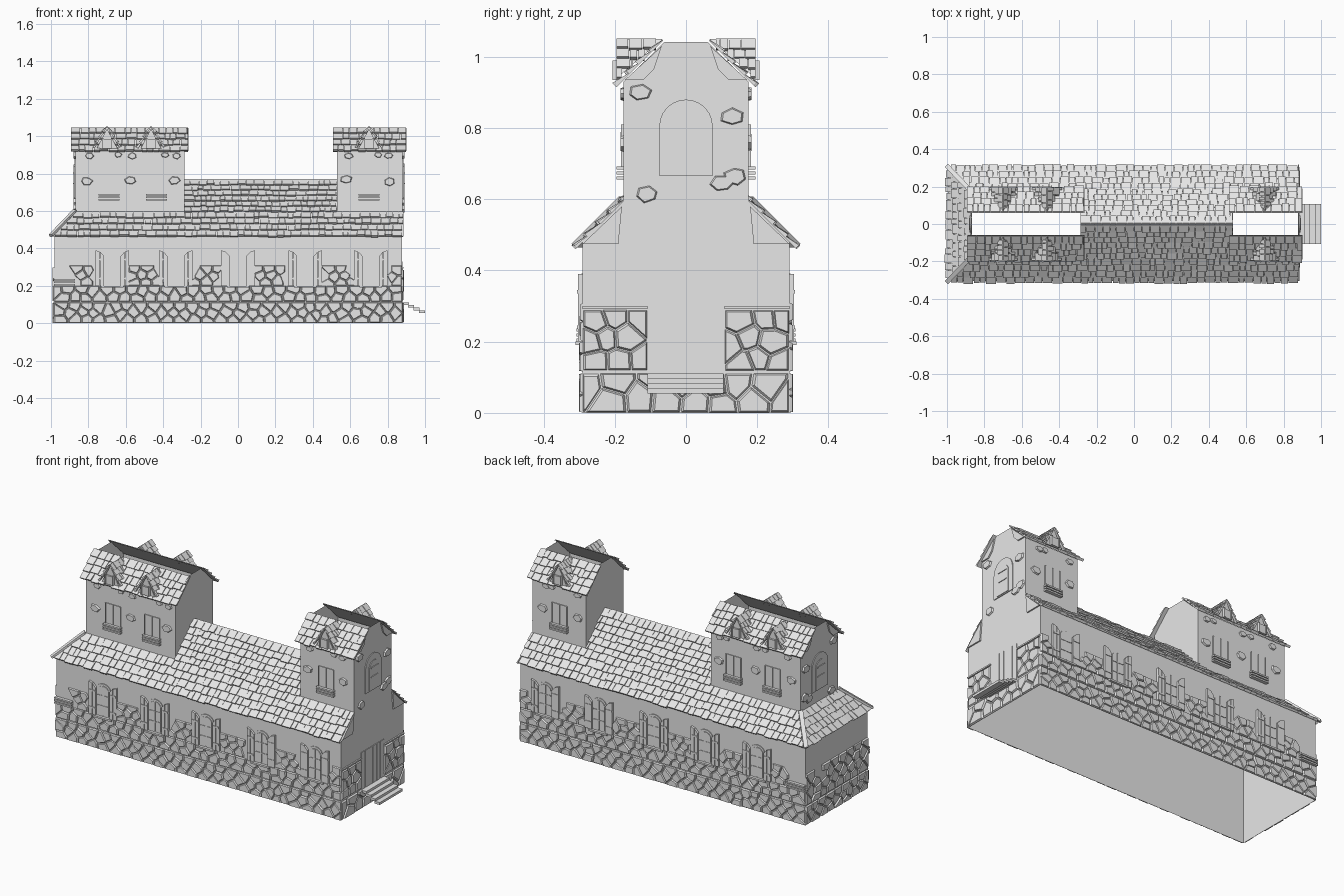
import bpy, bmesh, math, random
from mathutils import Vector as V

random.seed(4)
R = random.uniform
cube = bpy.data.objects.get("Cube")
if cube:
    bpy.data.objects.remove(cube, do_unlink=True)

grey = bpy.data.materials.new("plain_grey")
grey.use_nodes = True
grey.diffuse_color = (0.8, 0.8, 0.8, 1)
grey.node_tree.nodes["Principled BSDF"].inputs["Base Color"].default_value = (0.8, 0.8, 0.8, 1)

# Main sizes
XL, XR, Y = -0.982, 0.876, 0.29          # body walls
EAVE, EZ, TY, TZ = 0.305, 0.465, 0.175, 0.595   # main roof, tower side
C = math.sqrt(0.5)
TOWERS = [(-0.87, -0.285), (0.53, XR + 0.004)]
WINDOWS = [-0.672, -0.333, 0.0, 0.36, 0.71]
TOWER_WINDOWS = [-0.69, -0.435, 0.70]
DORMERS = [-0.70, -0.465, 0.70]


def finish(name, bm):
    bmesh.ops.recalc_face_normals(bm, faces=bm.faces)
    mesh = bpy.data.meshes.new(name)
    bm.to_mesh(mesh)
    bm.free()
    mesh.materials.append(grey)
    ob = bpy.data.objects.new(name, mesh)
    bpy.context.collection.objects.link(ob)


def frame(o, u, v, out):
    """Map (u, v, depth) on a plane to a point in space."""
    o, u, v = V(o), V(u).normalized(), V(v).normalized()
    n = u.cross(v)
    if n.dot(V(out)) < 0:
        n = -n
    return lambda a, b, d: o + u * a + v * b + n * d


def face(bm, pts):
    bm.faces.new([bm.verts.new(p) for p in pts])


def prism(bm, f, pts, d0, d1, taper=1.0):
    cu = sum(p[0] for p in pts) / len(pts)
    cv = sum(p[1] for p in pts) / len(pts)
    lo = [bm.verts.new(f(u, v, d0)) for u, v in pts]
    hi = [bm.verts.new(f(cu + (u - cu) * taper, cv + (v - cv) * taper, d1)) for u, v in pts]
    bm.faces.new(hi)
    bm.faces.new(lo[::-1])
    for i in range(len(pts)):
        j = (i + 1) % len(pts)
        bm.faces.new((lo[i], lo[j], hi[j], hi[i]))


def box(bm, f, u0, u1, v0, v1, d0, d1):
    prism(bm, f, [(u0, v0), (u1, v0), (u1, v1), (u0, v1)], d0, d1)


def arch(c, w, z0, z1, rise, n=8):
    """Arched outline: half width w, straight sides, curved head."""
    head = [(c + w * math.cos(math.pi * i / n), z1 - rise + rise * math.sin(math.pi * i / n))
            for i in range(n + 1)]
    return [(c - w, z0), (c + w, z0)] + head


def tiles(bm, f, lo, hi, v0, v1, step=0.042, width=0.045):
    """Rows of uneven shingles, thick at their lower edge."""
    rows = max(1, round((v1 - v0) / step))
    h = (v1 - v0) / rows
    for r in range(rows):
        v = v0 + r * h
        a, end = lo(v + h / 2), hi(v + h / 2)
        while a < end - 0.006:
            b = min(a + width * R(0.6, 1.3), end)
            drop, thick = R(0, 0.008), R(0.009, 0.015)
            g = lambda u, w, d: f(u, w, d * (1.0 - 0.75 * (w - v) / h))
            box(bm, g, a, b - 0.003, v - drop, v + h, 0, thick)
            a = b


def clip(poly, m, n):
    """Keep the part of poly where (p - m) . n <= 0."""
    out = []
    for i, q in enumerate(poly):
        p = poly[i - 1]
        a, b = (p - m).dot(n), (q - m).dot(n)
        if (a <= 0) != (b <= 0):
            out.append(p.lerp(q, a / (a - b)))
        if b <= 0:
            out.append(q)
    return out


def stones(bm, f, u0, u1, v0, v1, nu, nv, keep=lambda u, v: True):
    """Irregular masonry from cells around jittered seeds."""
    cu, cv = (u1 - u0) / nu, (v1 - v0) / nv
    seeds = [V((u0 + (i + 0.5 + 0.25 * (-1) ** j + R(-.28, .28)) * cu, v0 + (j + 0.5 + R(-.25, .25)) * cv))
             for i in range(nu) for j in range(nv)]
    for s in seeds:
        if not keep(*s):
            continue
        poly = [V((u0, v0)), V((u1, v0)), V((u1, v1)), V((u0, v1))]
        for t in seeds:
            if t is not s and abs(t.x - s.x) < 3 * cu and poly:
                poly = clip(poly, (s + t) / 2, t - s)
        if len(poly) > 2:
            mid = sum(poly, V((0, 0))) / len(poly)
            prism(bm, f, [mid + (p - mid) * 0.94 for p in poly], 0, R(0.006, 0.011), 0.86)


def lone_stone(bm, f, u, v, r):
    a0 = R(0, 6)
    prism(bm, f, [(u + r * R(.8, 1.1) * math.cos(a0 + k * math.tau / 6),
                   v + 0.72 * r * R(.8, 1.1) * math.sin(a0 + k * math.tau / 6)) for k in range(6)],
          0, 0.009, 0.85)


def beam(bm, p, q, w=0.012):
    p, q = V(p), V(q)
    f = frame(p, q - p, V((0, 0, 1)).cross(q - p), (0, 0, 1))
    box(bm, f, 0, (q - p).length, -w, w, 0, w)


X, Z = (1, 0, 0), (0, 0, 1)
sides = {s: frame((0, s * Y, 0), X, Z, (0, s, 0)) for s in (-1, 1)}
tower_sides = {s: frame((0, s * TY, 0), X, Z, (0, s, 0)) for s in (-1, 1)}
right_end = frame((XR, 0, 0), (0, 1, 0), Z, X)
left_end = frame((XL, 0, 0), (0, 1, 0), Z, (-1, 0, 0))

# Hollow body walls, open underneath
bm = bmesh.new()
for s in (-1, 1):
    face(bm, [(XL, s * Y, 0), (XR, s * Y, 0), (XR, s * Y, .48), (XL, s * Y, .48)])
face(bm, [(XL, -Y, 0), (XL, Y, 0), (XL, Y, .48), (XL, -Y, .48)])
face(bm, [(XR, -Y, 0), (XR, Y, 0), (XR, Y, .48), (XR, TY, TZ), (XR, -TY, TZ), (XR, -Y, .48)])
bmesh.ops.remove_doubles(bm, verts=bm.verts, dist=1e-4)
finish("body_walls", bm)

# Main roof: lower skirt, hipped left end and ridge between the towers
bm = bmesh.new()
(a0, a1), (b0, b1) = TOWERS
for s in (-1, 1):
    face(bm, [(-.995, s * EAVE, EZ), (.884, s * EAVE, EZ), (.884, s * TY, TZ), (a0, s * TY, TZ)])
    face(bm, [(a1, s * TY, TZ), (b0, s * TY, TZ), (b0, 0, .77), (a1, 0, .77)])
face(bm, [(-.995, -EAVE, EZ), (-.995, EAVE, EZ), (a0, TY, TZ), (a0, -TY, TZ)])
finish("main_roof", bm)

bm = bmesh.new()
skirt = (TZ - EZ) / C
for s in (-1, 1):
    f = frame((0, s * EAVE, EZ), X, (0, -s, 1), (0, s, 1))
    tiles(bm, f, lambda v: -.995 + v * C, lambda v: .886, 0, skirt)
    tiles(bm, f, lambda v: a1, lambda v: b0, skirt, EAVE / C - .005)
    beam(bm, (-.998, s * .308, EZ), (a0, s * TY, TZ + .003))
f = frame((-.995, 0, EZ), (0, 1, 0), (1, 0, 1), (-1, 0, 1))
tiles(bm, f, lambda v: -EAVE + v * C, lambda v: EAVE - v * C, 0, skirt)
finish("main_roof_tiles", bm)

# Towers, open along the top
walls, roof, rtiles = bmesh.new(), bmesh.new(), bmesh.new()
for x0, x1 in TOWERS:
    for s in (-1, 1):
        face(walls, [(x0, s * TY, .58), (x1, s * TY, .58), (x1, s * TY, .93), (x0, s * TY, .93)])
        face(roof, [(x0 - .02, s * .19, .92), (x1 + .02, s * .19, .92),
                    (x1 + .02, s * .06, 1.045), (x0 - .02, s * .06, 1.045)])
        f = frame((0, s * .19, .92), X, (0, -s, 1), (0, s, 1))
        tiles(rtiles, f, lambda v: x0 - .022, lambda v: x1 + .022, 0, .125 / C)
    for x in (x0, x1):
        face(walls, [(x, -TY, .58), (x, TY, .58), (x, TY, .93), (x, .06, 1.042), (x, -.06, 1.042), (x, -TY, .93)])
bmesh.ops.remove_doubles(walls, verts=walls.verts, dist=1e-4)
finish("tower_walls", walls)
finish("tower_roofs", roof)
finish("tower_roof_tiles", rtiles)

# Dormers: tiled triangular roofs over small gables
bm = bmesh.new()
for c in DORMERS:
    for s in (-1, 1):
        top, back = V((c, s * .195, 1.05)), V((c, s * .065, 1.05))
        for k in (-1, 1):
            low = V((c + k * .065, s * .195, .94))
            face(bm, [top, back, low])
            h = (top - low).length
            f = frame(low, (0, -s, 0), top - low, (k, 0, 1))
            tiles(bm, f, lambda v: 0, lambda v: .13 * v / h, 0, h, .032, .035)
        g = frame((c, s * .185, 0), X, Z, (0, s, 0))
        prism(bm, g, [(-.055, .935), (.055, .935), (0, 1.04)], 0, .005)
        box(bm, g, -.026, .026, .935, .985, 0, .016)
        for u in (-.026, .02):
            box(bm, g, u, u + .006, .935, .99, 0, .021)
finish("dormers", bm)

# Masonry base and scattered stones
bm = bmesh.new()
for s, f in sides.items():
    stones(bm, f, XL - .006, XR + .004, 0, .112, 27, 3)
    stones(bm, f, XL - .006, XR + .004, .115, .2, 28, 2)
    stones(bm, f, XL, XR, .2, .31, 29, 3,
           lambda u, v: all(abs(u - w) > .1 for w in WINDOWS) and u > -.86 and random.random() < 1.35 - 5 * (v - .2))
stones(bm, left_end, -Y, Y, 0, .112, 8, 3)
stones(bm, left_end, -Y, Y, .115, .3, 8, 4, lambda u, v: v < .23 or random.random() < .8)
stones(bm, right_end, -Y, Y, 0, .112, 7, 2)
for u0, u1 in ((-Y, -.108), (.108, Y)):
    stones(bm, right_end, u0, u1, .118, .29, 3, 3)
    box(bm, right_end, u0, u1, .292, .3, 0, .008)
finish("base_stones", bm)

bm = bmesh.new()
for s, f in tower_sides.items():
    for u in (-.81, -.575, -.34, .58, .81):
        lone_stone(bm, f, u, .76 + R(-.01, .01), .033)
        lone_stone(bm, f, u + R(-.03, .03), .895, .025)
    for u in (-.69, -.44, .7):
        lone_stone(bm, f, u + .05, .9, .022)
for x, k in ((TOWERS[1][1], 1), (TOWERS[0][0], -1)):
    f = frame((x, 0, 0), (0, 1, 0), Z, (k, 0, 0))
    for u, v in ((-.13, .9), (.13, .83), (.1, .645), (.14, .665), (-.11, .615)):
        lone_stone(bm, f, u, v, .035)
finish("tower_stones", bm)

# Body windows with open arched shutters and sills
win, shut = bmesh.new(), bmesh.new()
for s, f in sides.items():
    for c in WINDOWS:
        prism(win, f, arch(c, .045, .2, .392, .035), 0, .004)
        prism(win, f, arch(c, .036, .208, .38, .03), 0, .007)
        box(win, f, c - .003, c + .003, .208, .378, 0, .01)
        for z in (.26, .32):
            box(win, f, c - .036, c + .036, z, z + .005, 0, .01)
        box(win, f, c - .06, c + .06, .19, .2, 0, .02)
        for k in (-1, 1):
            for a, b, za, zb in ((.045, .066, .36, .382), (.068, .09, .383, .39)):
                prism(shut, f, [(c + k * a, .2), (c + k * b, .2), (c + k * b, zb), (c + k * a, za)], 0, .013)
            for z in (.235, .335):
                box(shut, f, c + k * .047, c + k * .088, z, z + .01, 0, .016)
    # Slatted box at the hipped end
    for z in (.2, .214, .228):
        box(shut, f, -.985, -.872, z, z + .009, 0, .018)
finish("body_windows", win)
finish("shutters_and_slats", shut)

# Tower windows with slatted boxes
bm = bmesh.new()
for s, f in tower_sides.items():
    for c in TOWER_WINDOWS:
        box(bm, f, c - .05, c + .05, .69, .81, 0, .004)
        for u in (-.05, -.002, .046):
            box(bm, f, c + u, c + u + .004, .69, .81, 0, .008)
        for z in (.655, .669, .683):
            box(bm, f, c - .056, c + .056, z, z + .009, 0, .02)
finish("tower_side_windows", bm)

# Arched windows on the outer tower ends, with gable trim
bm = bmesh.new()
for x, k in ((TOWERS[1][1], 1), (TOWERS[0][0], -1)):
    f = frame((x, 0, 0), (0, 1, 0), Z, (k, 0, 0))
    prism(bm, f, arch(0, .075, .665, .88, .075, 12), 0, .005)
    prism(bm, f, arch(0, .045, .67, .84, .045, 12), 0, .009)
    for z in (.745, .8):
        box(bm, f, -.032, .032, z, z + .006, 0, .013)
    for m in (-1, 1):
        prism(bm, f, [(m * .172, .935), (m * .12, .935), (m * .09, .965), (m * .068, 1.03)], 0, .008)
for m in (-1, 1):
    prism(bm, right_end, [(m * .29, .475), (m * .19, .475), (m * .18, .58)], 0, .008)
finish("end_windows_and_trim", bm)

# Plank door and entrance steps
bm = bmesh.new()
for i in range(6):
    u = -.105 + i * .035
    box(bm, right_end, u + .001, u + .033, .112, .33, 0, .004)
finish("door", bm)
bm = bmesh.new()
for i in range(4):
    x, z = XR + .004 + i * .029, .106 - i * .014
    f = frame((x, 0, z), X, (0, 1, 0), Z)
    box(bm, f, 0, .033, -.108, .106, -.009, .005)
finish("entrance_steps", bm)
